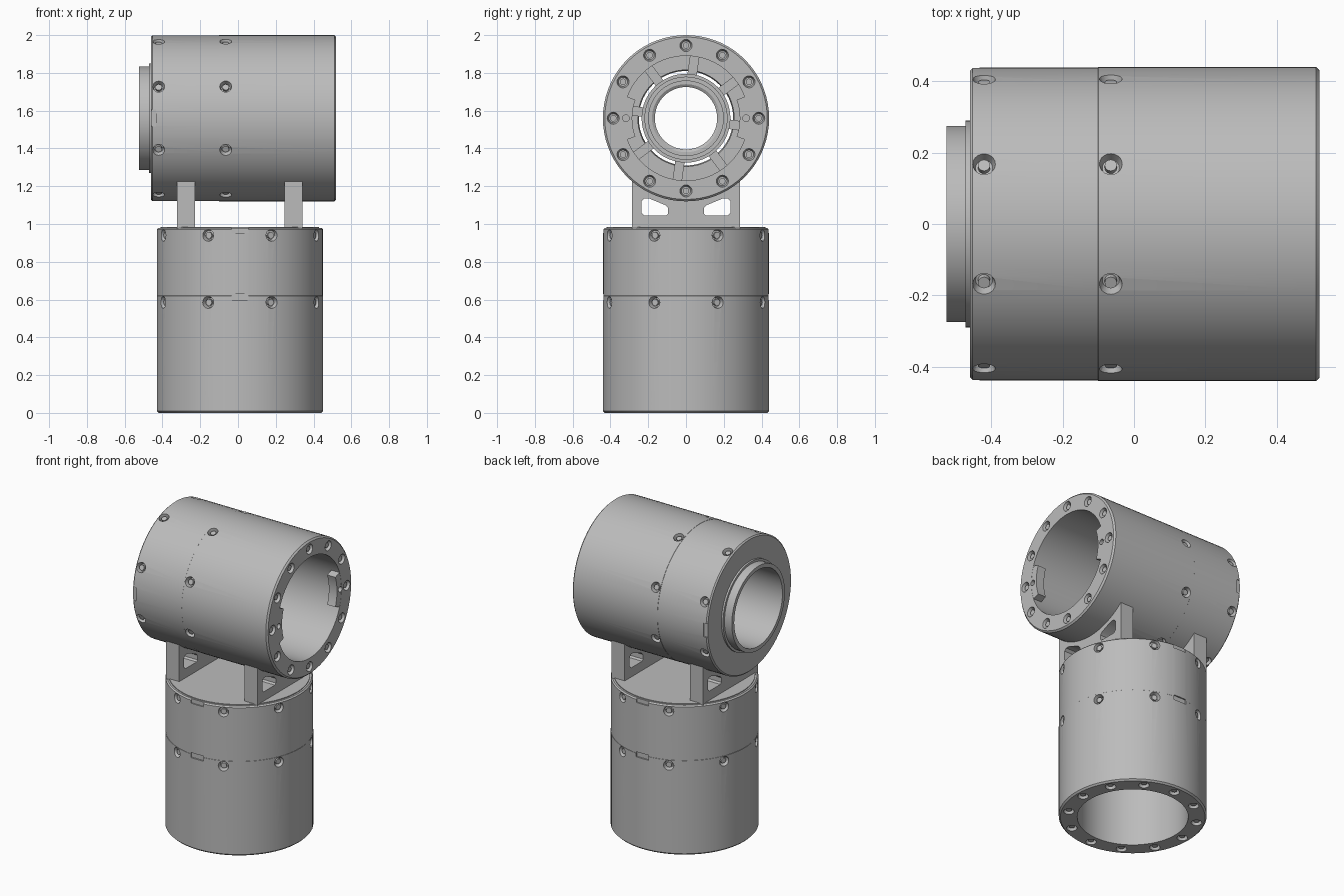
import bpy, bmesh
from math import sin, cos, pi, radians, sqrt
from mathutils import Matrix, Vector

cube = bpy.data.objects.get("Cube")
if cube:
    bpy.data.objects.remove(cube, do_unlink=True)

grey = bpy.data.materials.new("machined grey")
grey.use_nodes = True
colour = (0.5, 0.5, 0.5, 1)
grey.diffuse_color = colour
grey.node_tree.nodes["Principled BSDF"].inputs["Base Color"].default_value = colour

R = 0.44      # housing radius
BORE = 0.33   # wide bore radius
TOP = 0.98    # housing length


def lathe(bm, profile, steps, place=Matrix()):
    """Spin a closed (radius, height) loop around the local z axis."""
    part = bmesh.new()
    vs = [part.verts.new((r, 0, z)) for r, z in profile]
    es = [part.edges.new((vs[i - 1], vs[i])) for i in range(len(vs))]
    bmesh.ops.spin(part, geom=vs + es, cent=(0, 0, 0), axis=(0, 0, 1),
                   angle=2 * pi, steps=steps, use_merge=True)
    append(bm, part, place)


def prism(bm, outline, low, high, place=Matrix()):
    """Extrude an xy outline from low to high along the local z axis."""
    part = bmesh.new()
    face = part.faces.new([part.verts.new((x, y, low)) for x, y in outline])
    new = bmesh.ops.extrude_face_region(part, geom=[face])["geom"]
    bmesh.ops.translate(part, vec=(0, 0, high - low),
                        verts=[v for v in new if isinstance(v, bmesh.types.BMVert)])
    append(bm, part, place)


def append(bm, part, place):
    bmesh.ops.remove_doubles(part, verts=part.verts, dist=1e-5)
    bmesh.ops.recalc_face_normals(part, faces=part.faces)
    part.transform(place)
    mesh = bpy.data.meshes.new("temp")
    part.to_mesh(mesh)
    part.free()
    bm.from_mesh(mesh)
    bpy.data.meshes.remove(mesh)


def rect(x0, x1, y0, y1):
    return [(x0, y0), (x1, y0), (x1, y1), (x0, y1)]


def disc(r, n=20, x=0, y=0):
    return [(x + r * cos(2 * pi * i / n), y + r * sin(2 * pi * i / n)) for i in range(n)]


def make(name, bm, place=Matrix(), cutter=None):
    """Turn bm into an object, subtracting the cutter mesh when given."""
    mesh = bpy.data.meshes.new(name)
    bm.to_mesh(mesh)
    ob = bpy.data.objects.new(name, mesh)
    bpy.context.collection.objects.link(ob)
    if cutter:
        tool = bpy.data.objects.new("cutter", bpy.data.meshes.new("cutter"))
        cutter.to_mesh(tool.data)
        tool.hide_render = True
        bpy.context.collection.objects.link(tool)
        mod = ob.modifiers.new("cut", "BOOLEAN")
        mod.operation, mod.solver, mod.object = "DIFFERENCE", "EXACT", tool
        bpy.context.view_layer.update()
        deps = bpy.context.evaluated_depsgraph_get()
        result = bpy.data.meshes.new_from_object(ob.evaluated_get(deps))
        ob.modifiers.clear()
        ob.data = result
        bpy.data.objects.remove(tool, do_unlink=True)
    ob.data.transform(place)
    ob.data.materials.clear()
    ob.data.materials.append(grey)
    bpy.ops.object.select_all(action="DESELECT")
    ob.select_set(True)
    bpy.context.view_layer.objects.active = ob
    bpy.ops.object.shade_smooth_by_angle(angle=radians(30))
    return ob


def screw_hole(bm, place):
    """Countersunk hole pointing down the local z axis from the surface."""
    prism(bm, disc(0.017), -0.08, -0.01, place)
    sink = bmesh.new()
    bmesh.ops.create_cone(sink, cap_ends=True, segments=20, radius1=0.024,
                          radius2=0.036, depth=0.045)
    append(bm, sink, place @ Matrix.Translation((0, 0, -0.0075)))


def motor(prefix, place, flanged):
    # Cutter: radial screws, end face screws and locating notches
    cut = bmesh.new()
    for height in (0.585, 0.94):
        for k in range(8):
            screw_hole(cut, Matrix.Rotation(radians(22.5 + 45 * k), 4, "Z")
                       @ Matrix.Translation((R, 0, height)) @ Matrix.Rotation(pi / 2, 4, "Y"))
    for k in range(12):
        screw_hole(cut, Matrix.Rotation(radians(30 * k), 4, "Z")
                   @ Matrix.Translation((0.385, 0, 0)) @ Matrix.Rotation(pi, 4, "X"))
    for side in (-1, 1):
        y0, y1 = sorted((side * 0.43, side * 0.46))
        prism(cut, rect(-0.045, 0.045, y0, y1), 0.953, 1.0)
        if flanged:
            prism(cut, disc(0.018, 16, 0, side * 0.318), -0.02, 0.04)
        else:
            prism(cut, rect(-0.045, 0.045, y0, y1), 0.597, 0.63)

    # Housing with wide bore, inner ledge and output flange
    body = [(BORE, 0), (R - 0.01, 0), (R, 0.01), (R, 0.62), (R - 0.001, 0.621),
            (R - 0.001, TOP - 0.008), (R - 0.009, TOP)]
    if flanged:
        body += [(0.29, TOP), (0.29, 0.992), (0.275, 0.992), (0.275, 1.045), (0.25, 1.045)]
    else:
        body += [(0.255, TOP)]
    body += [(0.255, 0.62), (BORE, 0.62)]
    bm = bmesh.new()
    lathe(bm, body, 72)
    make(prefix + "_housing", bm, place, cut)

    # Screw tabs inside the open end
    if flanged:
        bm = bmesh.new()
        for side in (-1, 1):
            arc = [radians(side * 90 + a) for a in range(-20, 21, 5)]
            outline = [(0.285 * cos(a), 0.285 * sin(a)) for a in arc]
            outline += [(0.333 * cos(a), 0.333 * sin(a)) for a in reversed(arc)]
            prism(bm, outline, 0.001, 0.06)
        make(prefix + "_screw_tabs", bm, place, cut)

    # Inner bearing sleeve held by radial bars
    bm = bmesh.new()
    lathe(bm, [(0.165, 0.54), (0.18, 0.53), (0.2, 0.53), (0.2, 0.55), (0.22, 0.55),
               (0.22, 0.57), (0.235, 0.57), (0.235, 0.66), (0.165, 0.66)], 64)
    make(prefix + "_bearing_sleeve", bm, place)
    bm = bmesh.new()
    for k in range(8):
        prism(bm, rect(0.225, BORE + 0.005, -0.025, 0.025), 0.59, 0.635,
              Matrix.Rotation(radians(8 + 45 * k), 4, "Z"))
    make(prefix + "_radial_bars", bm, place)


AXIS = 1.56
motor("lower", Matrix.Translation((0.01, 0, 0)), False)
motor("upper", Matrix.Translation((0.52, 0, AXIS)) @ Matrix.Rotation(-pi / 2, 4, "Y"), True)

# Bracket base plate
bm = bmesh.new()
prism(bm, disc(0.42, 72), 0.94, 0.985, Matrix.Translation((0.01, 0, 0)))
make("bracket_base", bm)

# Bracket legs: saddle shaped webs with two windows each
stand = Matrix(((0, 0, 1, 0), (1, 0, 0, 0), (0, 1, 0, 0), (0, 0, 0, 1)))
half, seat = 0.285, 0.425
ys = [half - 2 * half * i / 16 for i in range(17)]
web = [(-half, 0.97), (half, 0.97)] + [(y, AXIS - sqrt(seat ** 2 - y * y)) for y in ys]
window = [(0.105, 1.045), (0.22, 1.045), (0.235, 1.06), (0.235, 1.12),
          (0.22, 1.135), (0.195, 1.135), (0.11, 1.1), (0.095, 1.085), (0.095, 1.055)]
for name, x in (("right_leg", -0.275), ("left_leg", 0.293)):
    bm, cut = bmesh.new(), bmesh.new()
    prism(bm, web, x - 0.048, x + 0.048, stand)
    for side in (-1, 1):
        prism(cut, [(side * y, z) for y, z in window], x - 0.1, x + 0.1, stand)
    make("bracket_" + name, bm, cutter=cut)
